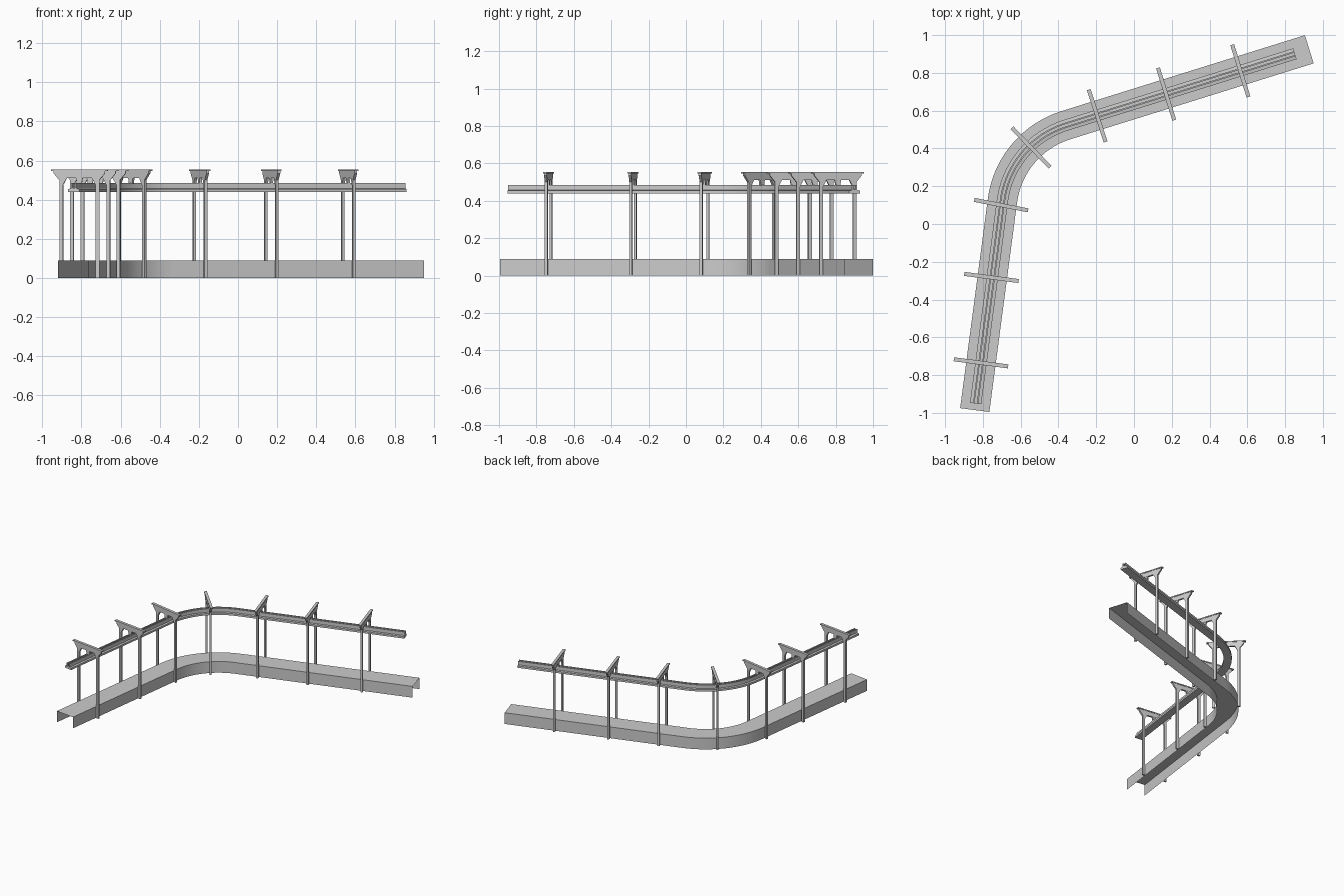
import bpy
import bmesh
from math import radians, cos, sin, tan
from mathutils import Vector, Matrix

cube = bpy.data.objects.get("Cube")
if cube:
    bpy.data.objects.remove(cube)

grey = bpy.data.materials.new("concrete grey")
grey.use_nodes = True
colour = (0.6, 0.6, 0.6, 1)
grey.diffuse_color = colour
grey.node_tree.nodes["Principled BSDF"].inputs["Base Color"].default_value = colour

# Route: two straights joined by an arc
A0, A1 = radians(82.5), radians(17.3)
START, CORNER, END = Vector((-0.843, -0.985)), Vector((-0.656, 0.431)), Vector((0.928, 0.925))
RADIUS = 0.485
HALF = (A0 - A1) / 2
MID = (A0 + A1) / 2
CENTRE = CORNER + Vector((sin(MID), -cos(MID))) * RADIUS / cos(HALF)


def heading(a):
    return Vector((cos(a), sin(a)))


def right(a):
    return Vector((sin(a), -cos(a)))


def route(trim_start, trim_end, steps=24):
    frames = [(START + heading(A0) * trim_start, A0)]
    for i in range(steps + 1):
        a = A0 + (A1 - A0) * i / steps
        frames.append((CENTRE - right(a) * RADIUS, a))
    frames.append((END - heading(A1) * trim_end, A1))
    return frames


def finish(bm, name, smooth=False):
    bmesh.ops.recalc_face_normals(bm, faces=bm.faces)
    mesh = bpy.data.meshes.new(name)
    bm.to_mesh(mesh)
    bm.free()
    mesh.materials.append(grey)
    if smooth:
        mesh.shade_smooth()
        mesh.set_sharp_from_angle(angle=radians(30))
    obj = bpy.data.objects.new(name, mesh)
    bpy.context.collection.objects.link(obj)
    return obj


def sweep(name, profile, frames, closed):
    """Carry a (sideways, height) profile along the route."""
    bm = bmesh.new()
    rings = []
    for pos, a in frames:
        side = right(a)
        rings.append([bm.verts.new((*(pos + side * s), z)) for s, z in profile])
    count = len(profile)
    for r0, r1 in zip(rings, rings[1:]):
        for i in range(count if closed else count - 1):
            j = (i + 1) % count
            bm.faces.new((r0[i], r0[j], r1[j], r1[i]))
    if closed:
        bm.faces.new(rings[0])
        bm.faces.new(rings[-1])
    return finish(bm, name, smooth=True)


def mirrored(half):
    return half + [(-s, z) for s, z in reversed(half)]


def add_plate(bm, outline, thickness):
    """Extrude a (sideways, height) outline along the travel direction."""
    face = bm.faces.new([bm.verts.new((s, -thickness / 2, z)) for s, z in outline])
    out = bmesh.ops.extrude_face_region(bm, geom=[face])
    moved = [v for v in out["geom"] if isinstance(v, bmesh.types.BMVert)]
    bmesh.ops.translate(bm, verts=moved, vec=(0, thickness, 0))


# Open-bottomed base channel
sweep("base_channel", mirrored([(0.078, 0), (0.078, 0.09)]), route(0, 0), False)

# Suspended rail with a grooved upright on a wide flange
rail = mirrored([(0.03, 0.44), (0.03, 0.455), (0.014, 0.457),
                 (0.014, 0.485), (0.006, 0.485), (0.006, 0.46)])
sweep("overhead_rail", rail, route(0.035, 0.08), True)

# Portal frames: two posts, flared head, thin cap and a rail hanger
portal = mirrored([(0.084, 0), (0.103, 0), (0.103, 0.5), (0.132, 0.535), (0.132, 0.549),
                   ][::-1] + [(0.084, 0.475), (0.064, 0.512)])
cap = mirrored([(0.145, 0.547), (0.145, 0.555)])
hanger = mirrored([(0.012, 0.48), (0.018, 0.515)])
supports = [(-0.81, -0.735, 82.5), (-0.755, -0.283, 82.5), (-0.703, 0.1, 79),
            (-0.545, 0.405, 44), (-0.195, 0.573, 17.8), (0.17, 0.688, 17.3),
            (0.563, 0.811, 17.3)]
for n, (x, y, angle) in enumerate(supports, 1):
    bm = bmesh.new()
    add_plate(bm, portal, 0.014)
    add_plate(bm, cap, 0.021)
    add_plate(bm, hanger, 0.012)
    frame = finish(bm, f"portal_frame_{n}")
    frame.matrix_world = Matrix.Translation((x, y, 0)) @ Matrix.Rotation(radians(angle - 90), 4, "Z")
